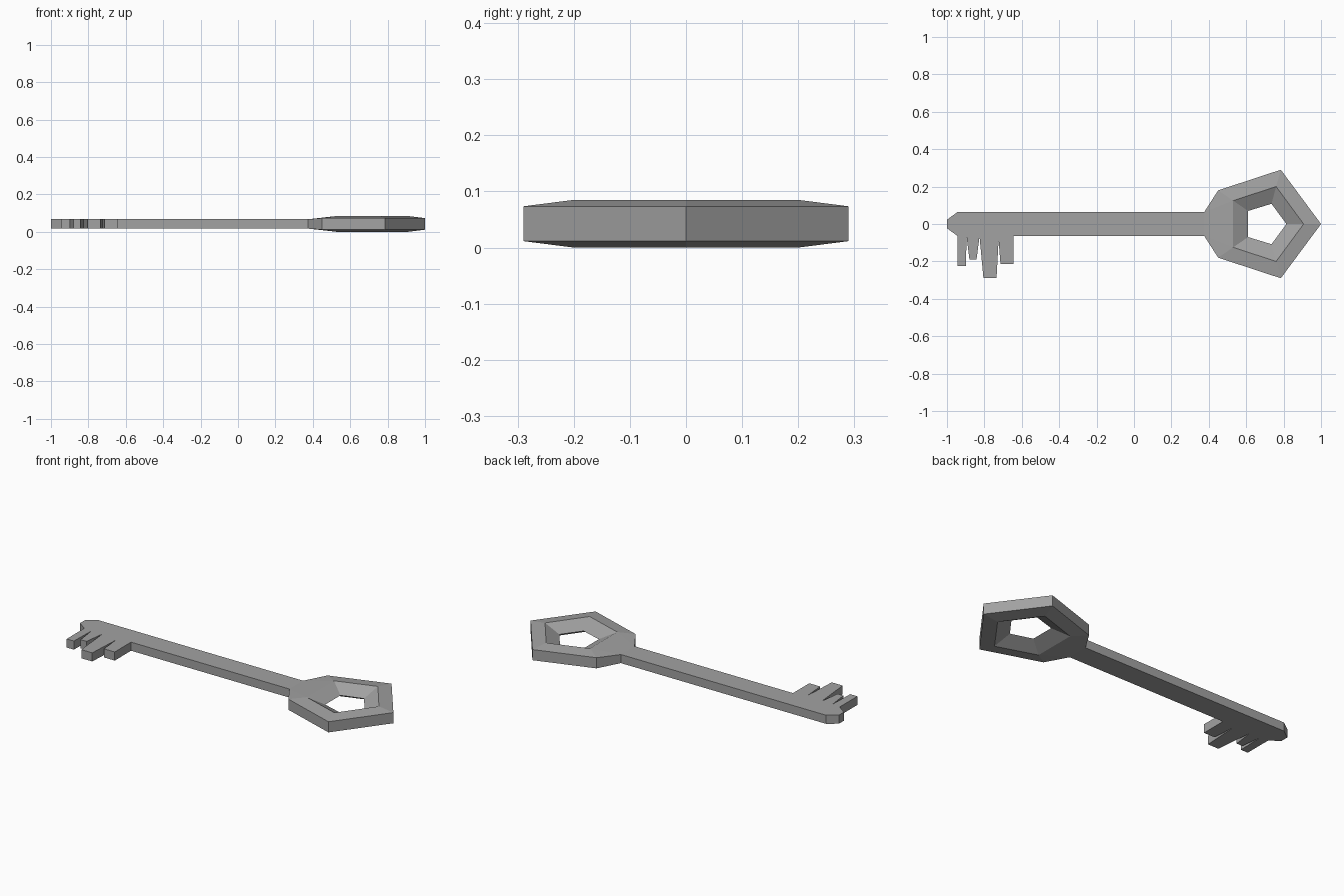
import bpy, bmesh

cube = bpy.data.objects.get("Cube")
if cube:
    bpy.data.objects.remove(cube, do_unlink=True)

MID = 0.0425        # height of the key's middle plane
SHAFT_H = 0.025     # half thickness of the shaft
NECK_X, NECK_Y = 0.375, 0.063

metal = bpy.data.materials.new("grey metal")
metal.use_nodes = True
colour = (0.36, 0.36, 0.36, 1)
metal.diffuse_color = colour
metal.node_tree.nodes["Principled BSDF"].inputs["Base Color"].default_value = colour


def finish(bm, name):
    bmesh.ops.recalc_face_normals(bm, faces=bm.faces)
    mesh = bpy.data.meshes.new(name)
    bm.to_mesh(mesh)
    bm.free()
    mesh.materials.append(metal)
    obj = bpy.data.objects.new(name, mesh)
    bpy.context.collection.objects.link(obj)
    return obj


def ring(bm, points, half):
    """Matching vertices above and below the middle plane."""
    return [[bm.verts.new((x, y, MID + s * half)) for x, y in points] for s in (1, -1)]


# Shaft with chamfered tip and four tapered teeth, open where it meets the bow
outline = [
    (NECK_X, NECK_Y), (-0.945, NECK_Y), (-1.0, 0.023), (-1.0, -0.023), (-0.945, -NECK_Y),
    (-0.945, -0.225), (-0.899, -0.225), (-0.895, -0.067),   # tooth 1
    (-0.88, -0.19), (-0.842, -0.19), (-0.826, -0.067),      # tooth 2
    (-0.805, -0.29), (-0.735, -0.29), (-0.724, -0.085),     # tooth 3
    (-0.714, -0.213), (-0.644, -0.213), (-0.644, -NECK_Y),  # tooth 4
    (NECK_X, -NECK_Y),
]
bm = bmesh.new()
top, bottom = ring(bm, outline, SHAFT_H)
bm.faces.new(top)
bm.faces.new(bottom[::-1])
for i in range(len(outline) - 1):
    bm.faces.new((top[i + 1], top[i], bottom[i], bottom[i + 1]))
finish(bm, "shaft_and_teeth")


# Bow: bevelled pentagon ring with a flared neck
def pentagon(x0, y0, x1, y1, tip):
    return [(x0, -y0), (x1, -y1), (tip, 0), (x1, y1), (x0, y0)]


bm = bmesh.new()
outer = ring(bm, pentagon(0.45, 0.18, 0.785, 0.29, 1.0), 0.031)
ridge = ring(bm, pentagon(0.53, 0.125, 0.76, 0.20, 0.907), MID)
neck = ring(bm, [(NECK_X, -NECK_Y), (NECK_X, NECK_Y)], SHAFT_H)
inner = [bm.verts.new((x, y, MID)) for x, y in pentagon(0.61, 0.07, 0.735, 0.108, 0.815)]

for o, r, n in zip(outer, ridge, neck):
    for i in range(5):
        j = (i + 1) % 5
        bm.faces.new((r[i], r[j], inner[j], inner[i]))      # slope into the hole
        if i < 4:
            bm.faces.new((o[i], o[j], r[j], r[i]))          # outer bevel
    bm.faces.new((n[0], o[0], r[0]))                        # flared neck
    bm.faces.new((n[0], r[0], r[4], n[1]))
    bm.faces.new((n[1], r[4], o[4]))

# Side walls around the bow and neck
upper = [neck[0][0]] + outer[0] + [neck[0][1]]
lower = [neck[1][0]] + outer[1] + [neck[1][1]]
for i in range(len(upper) - 1):
    bm.faces.new((upper[i], lower[i], lower[i + 1], upper[i + 1]))
finish(bm, "bow")
